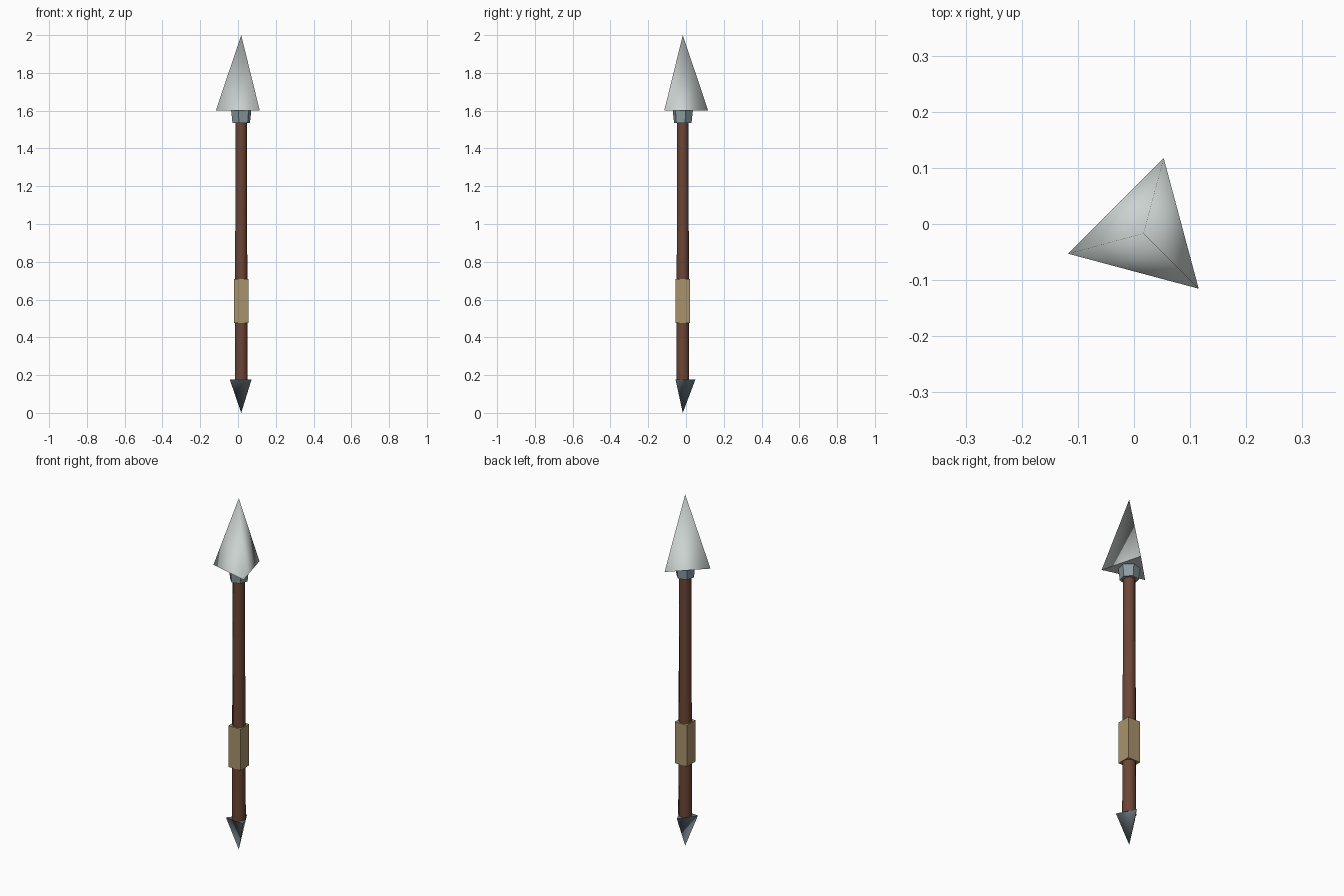
import bpy, bmesh
from math import radians, cos, sin, pi

if "Cube" in bpy.data.objects:
    bpy.data.objects.remove(bpy.data.objects["Cube"])

AX, AY = 0.017, -0.017  # spear axis


def material(name, rgb):
    m = bpy.data.materials.new(name)
    m.diffuse_color = (*rgb, 1)
    m.use_nodes = True
    m.node_tree.nodes["Principled BSDF"].inputs["Base Color"].default_value = m.diffuse_color
    return m


wood = material("wood", (0.15, 0.06, 0.035))
leather = material("leather", (0.40, 0.29, 0.15))
steel = material("steel", (0.60, 0.65, 0.63))
iron = material("iron", (0.27, 0.34, 0.37))
dark_iron = material("dark_iron", (0.17, 0.21, 0.24))


def tapered(name, sides, r0, r1, z0, z1, angle, mat, smooth=True):
    """Tapered prism or pyramid on the axis, smooth sides and sharp flat caps."""
    bm = bmesh.new()
    rings = []
    for r, z in ((r0, z0), (r1, z1)):
        n = sides if r > 0 else 1
        rings.append([bm.verts.new((AX + r * cos(radians(angle) + 2 * pi * i / sides),
                                    AY + r * sin(radians(angle) + 2 * pi * i / sides), z))
                      for i in range(n)])
    a, b = rings
    for i in range(sides):
        j = (i + 1) % sides
        ring = [a[i % len(a)], a[j % len(a)], b[j % len(b)], b[i % len(b)]]
        f = bm.faces.new(list(dict.fromkeys(ring)))
        f.smooth = smooth
    for ring in (a, b):
        if len(ring) > 2:
            cap = bm.faces.new(ring)
            for e in cap.edges:
                e.smooth = False
    bmesh.ops.recalc_face_normals(bm, faces=bm.faces)
    me = bpy.data.meshes.new(name)
    bm.to_mesh(me)
    bm.free()
    me.materials.append(mat)
    ob = bpy.data.objects.new(name, me)
    bpy.context.collection.objects.link(ob)
    return ob


# Three-sided head and its socket
tapered("spear_head", 3, 0.139, 0, 1.60, 2.0, 75, steel)
tapered("head_collar", 6, 0.048, 0.055, 1.535, 1.60, 15, iron, smooth=False)
# Slightly tapered wooden pole
tapered("shaft", 8, 0.037, 0.032, 0.175, 1.56, 22.5, wood)
# Square hand grip
tapered("grip", 4, 0.0545, 0.0545, 0.475, 0.71, 45, leather, smooth=False)
# Three-sided butt spike pointing down
tapered("butt_spike", 3, 0, 0.067, 0.0, 0.177, 85, dark_iron)
